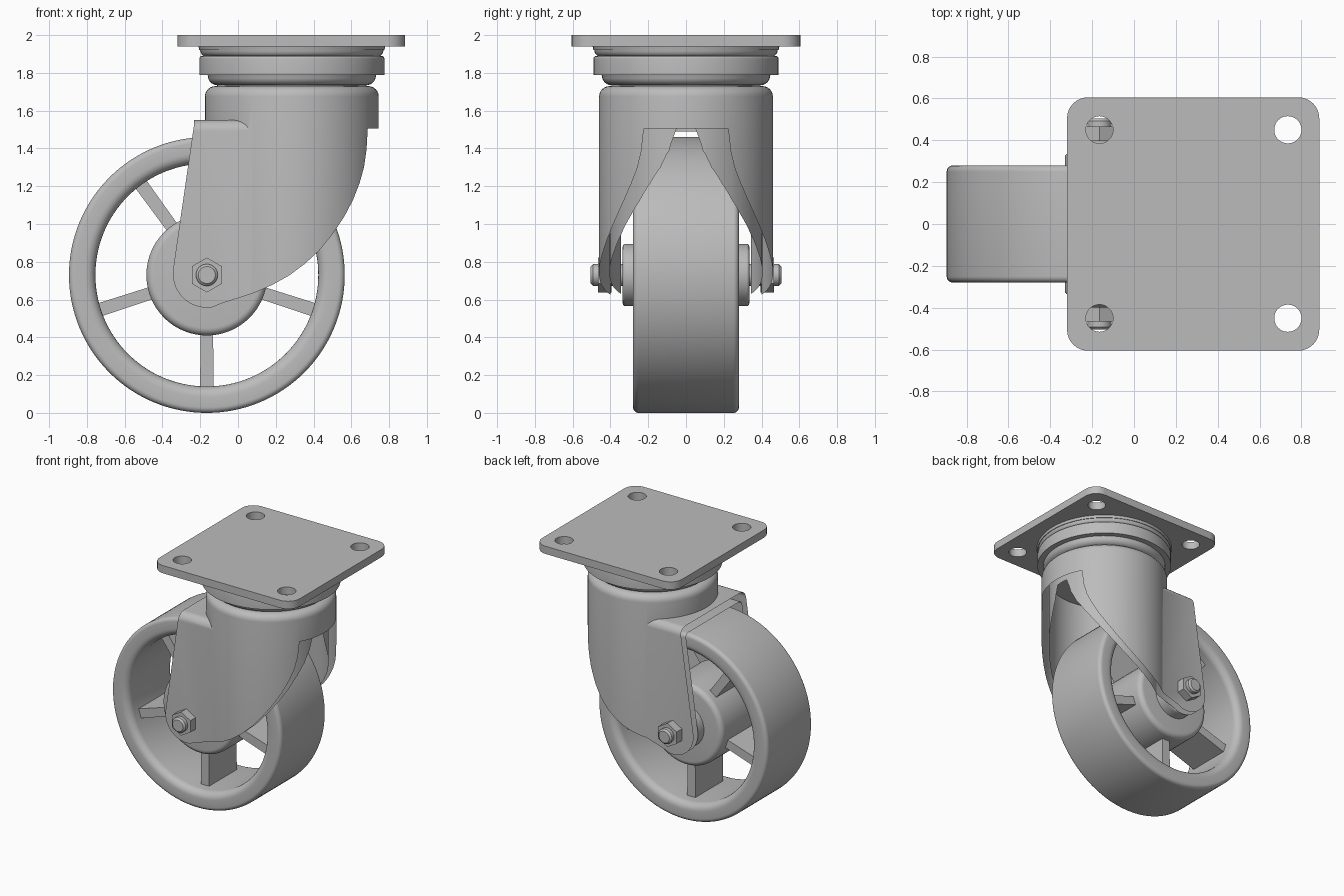
import bpy, bmesh
from math import pi, cos, sin, radians
from mathutils import Matrix, Vector

cube = bpy.data.objects.get("Cube")
if cube:
    bpy.data.objects.remove(cube)

# Single satin grey metal
grey = bpy.data.materials.new("satin grey")
grey.use_nodes = True
grey.diffuse_color = (0.5, 0.5, 0.5, 1)
grey.node_tree.nodes["Principled BSDF"].inputs["Base Color"].default_value = (0.5, 0.5, 0.5, 1)

SWIVEL_X = 0.285
AXLE = Vector((-0.165, 0, 0.73))
TURN = Matrix.Rotation(pi / 2, 4, 'X')          # local z becomes -y
WHEEL = Matrix.Translation(AXLE) @ TURN
SWIVEL = Matrix.Translation((SWIVEL_X, 0, 0))


def finish(name, bm, matrix=Matrix()):
    bm.transform(matrix)
    bmesh.ops.recalc_face_normals(bm, faces=bm.faces)
    mesh = bpy.data.meshes.new(name)
    bm.to_mesh(mesh)
    bm.free()
    mesh.materials.append(grey)
    obj = bpy.data.objects.new(name, mesh)
    bpy.context.collection.objects.link(obj)
    return obj


def lathe(name, profile, matrix, steps=96):
    """Revolve a closed (radius, height) outline about local z."""
    bm = bmesh.new()
    verts = [bm.verts.new((r, 0, z)) for r, z in profile]
    edges = [bm.edges.new((verts[i - 1], verts[i])) for i in range(len(verts))]
    bmesh.ops.spin(bm, geom=verts + edges, cent=(0, 0, 0), axis=(0, 0, 1),
                   angle=2 * pi, steps=steps)
    bmesh.ops.remove_doubles(bm, verts=bm.verts, dist=1e-4)
    return finish(name, bm, matrix)


def prism(name, outline, low, high, matrix=Matrix()):
    """Extrude an outline along local z."""
    bm = bmesh.new()
    face = bm.faces.new([bm.verts.new((x, y, low)) for x, y in outline])
    moved = bmesh.ops.extrude_face_region(bm, geom=[face])["geom"]
    bmesh.ops.translate(bm, vec=(0, 0, high - low),
                        verts=[v for v in moved if isinstance(v, bmesh.types.BMVert)])
    return finish(name, bm, matrix)


def arc(cx, cy, r, start, end, n=8):
    return [(cx + r * cos(radians(start + (end - start) * i / n)),
             cy + r * sin(radians(start + (end - start) * i / n))) for i in range(n + 1)]


def rounded(x0, x1, y0, y1, r):
    return (arc(x1 - r, y1 - r, r, 0, 90) + arc(x0 + r, y1 - r, r, 90, 180)
            + arc(x0 + r, y0 + r, r, 180, 270) + arc(x1 - r, y0 + r, r, 270, 360))


def boolean(obj, tool, operation):
    mod = obj.modifiers.new("cut", 'BOOLEAN')
    mod.operation, mod.object, mod.solver = operation, tool, 'EXACT'
    bpy.context.view_layer.objects.active = obj
    bpy.ops.object.modifier_apply(modifier=mod.name)
    bpy.data.objects.remove(tool)


# Mounting plate with four bolt holes
plate = prism("mounting_plate", rounded(-0.32, 0.885, -0.605, 0.605, 0.1), 1.94, 2.0)
for x in (-0.165, 0.735):
    for y in (-0.45, 0.45):
        hole = prism("hole_cutter", arc(x, y, 0.065, 0, 350, 35), 1.8, 2.1)
        boolean(plate, hole, 'DIFFERENCE')

# Swivel bearing: upper cup, ring and lower race
lathe("bearing_cup", [(0, 1.945), (0.495, 1.945), (0.49, 1.92)]
      + arc(0.45, 1.92, 0.035, 0, -90, 5) + [(0, 1.885)], SWIVEL)
lathe("bearing_ring", [(0, 1.89)] + arc(0.475, 1.875, 0.015, 90, 0, 4)
      + [(0.49, 1.79), (0, 1.79)], SWIVEL)
lathe("bearing_race", [(0, 1.795), (0.45, 1.795)]
      + arc(0.395, 1.785, 0.05, 0, -90, 6) + [(0.395, 1.71), (0, 1.71)], SWIVEL)

# Fork: round body plus square rear channel, hollowed, then trimmed to its side profile
ALONG_X = Matrix(((0, 0, 1, 0), (1, 0, 0, 0), (0, 1, 0, 0), (0, 0, 0, 1)))
fork = lathe("fork", [(0, 0.4), (0.46, 0.4)] + arc(0.405, 1.675, 0.055, 0, 90, 6)
             + [(0, 1.73)], SWIVEL)
boolean(fork, prism("rear_channel", rounded(-0.4, 0.4, 0.3, 1.55, 0.06),
                    -0.5, SWIVEL_X, ALONG_X), 'UNION')
hollow = lathe("hollow_cutter", [(0, 0.2), (0.405, 0.2), (0.405, 1.67), (0, 1.67)], SWIVEL)
boolean(hollow, prism("channel_cutter", rounded(-0.345, 0.345, 0.1, 1.49, 0.03),
                      -0.7, SWIVEL_X - 0.01, ALONG_X), 'UNION')
boolean(fork, hollow, 'DIFFERENCE')
side = [(-0.232, 1.53), (-0.232, 1.8), (0.9, 1.8), (0.9, 1.505), (0.687, 1.505),
        (0.68, 1.39), (0.667, 1.3), (0.643, 1.215), (0.608, 1.125), (0.563, 1.04),
        (0.5, 0.945), (0.43, 0.86), (0.355, 0.79), (0.27, 0.727), (0.18, 0.677),
        (0.09, 0.637), (0, 0.607), (-0.087, 0.58)]
side += arc(AXLE.x, 0.737, 0.18, -80, -188, 14)
boolean(fork, prism("side_profile", side, -1, 1, TURN), 'INTERSECT')

# Wheel rim with rounded lips
rim = []
for cx, cy, r, a in ((0.70, 0.25, 0.03, 0), (0.645, 0.225, 0.055, 90),
                     (0.645, -0.225, 0.055, 180), (0.70, -0.25, 0.03, 270)):
    rim += arc(cx, cy, r, a, a + 90, 6)
lathe("wheel_rim", rim, WHEEL, 128)

# Hub with a raised boss on each side
lathe("wheel_hub", [(0, -0.25)] + arc(0.28, -0.21, 0.04, -90, 0, 6)
      + arc(0.28, 0.21, 0.04, 0, 90, 6) + [(0, 0.25)], WHEEL)
lathe("hub_boss", [(0, -0.335)] + arc(0.15, -0.32, 0.015, -90, 0, 4)
      + arc(0.15, 0.32, 0.015, 0, 90, 4) + [(0, 0.335)], WHEEL)

# Five spokes
for i in range(5):
    spin = Matrix.Translation(AXLE) @ Matrix.Rotation(i * 2 * pi / 5, 4, 'Y') @ TURN
    prism("spoke_%d" % (i + 1), [(-0.036, -0.62), (0.036, -0.62), (0.033, -0.28), (-0.033, -0.28)],
          -0.17, 0.17, spin)

# Axle and hex nuts
lathe("axle", [(0, -0.505), (0.045, -0.505), (0.058, -0.492),
               (0.058, 0.492), (0.045, 0.505), (0, 0.505)], WHEEL, 40)
for label, low, high in (("front", 0.395, 0.465), ("back", -0.465, -0.395)):
    prism(label + "_nut", arc(0, 0, 0.092, 30, 330, 5), low, high, WHEEL)

# Smooth curved surfaces, keep sharp edges
bpy.ops.object.select_all(action='DESELECT')
for obj in bpy.context.collection.objects:
    if obj.type == 'MESH':
        obj.select_set(True)
        bpy.context.view_layer.objects.active = obj
bpy.ops.object.shade_smooth_by_angle(angle=radians(32))
